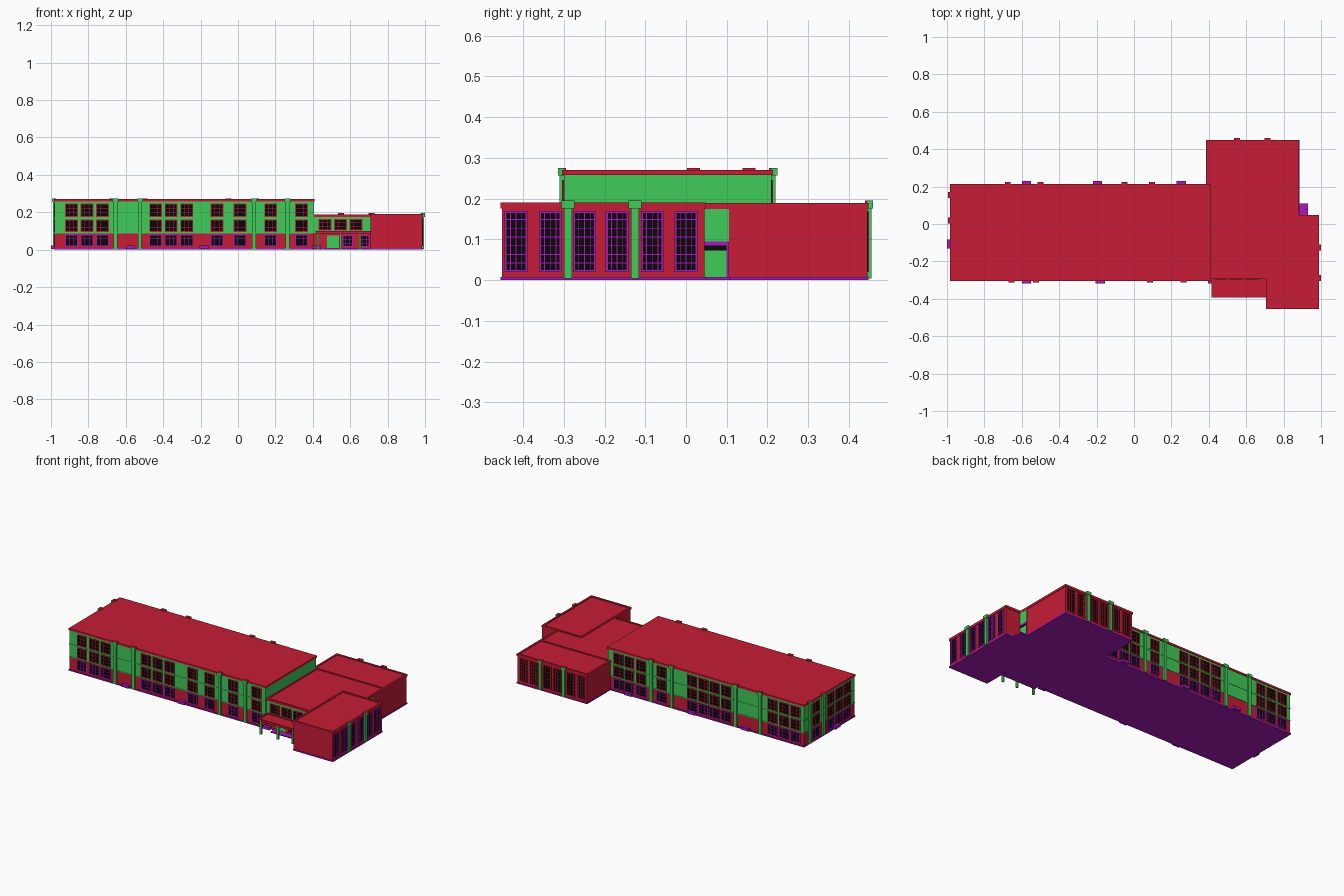
import bpy, bmesh
from mathutils import Matrix, Vector

if "Cube" in bpy.data.objects:
    bpy.data.objects.remove(bpy.data.objects["Cube"])

RED, GREEN = (0.57, 0.012, 0.036, 1), (0.052, 0.60, 0.10, 1)
PURPLE, BLACK = (0.40, 0.010, 0.50, 1), (0.003, 0.002, 0.003, 1)
parts = {}   # name -> (bmesh, colour)


def box(name, col, x0, x1, y0, y1, z0, z1):
    bm = parts.setdefault(name, (bmesh.new(), col))[0]
    m = Matrix.Translation(Vector(((x0 + x1) / 2, (y0 + y1) / 2, (z0 + z1) / 2)))
    bmesh.ops.create_cube(bm, size=1, matrix=m @ Matrix.Diagonal((x1 - x0, y1 - y0, z1 - z0, 1)))


def wall_box(name, col, side, p, u0, u1, z0, z1, d0, d1):
    """Box on a wall: u runs along the wall, d is the distance out from plane p."""
    s = -1 if side in ("front", "left") else 1
    a, b = sorted((p + s * d0, p + s * d1))
    if side in ("front", "back"):
        box(name, col, u0, u1, a, b, z0, z1)
    else:
        box(name, col, a, b, u0, u1, z0, z1)


def window(tag, col, side, p, u, w, z0, z1, cols=3, rows=3):
    u0, u1, t = u - w / 2, u + w / 2, 0.005
    wall_box(tag + "_glass", BLACK, side, p, u0, u1, z0, z1, -0.002, 0.0012)
    n = tag + "_frames"
    for a, b in ((u0, u0 + t), (u1 - t, u1)):
        wall_box(n, col, side, p, a, b, z0, z1, -0.002, 0.004)
    for a, b in ((z0, z0 + t), (z1 - t, z1)):
        wall_box(n, col, side, p, u0, u1, a, b, -0.002, 0.004)
    for i in range(1, cols):
        c = u0 + w * i / cols
        wall_box(n, col, side, p, c - 0.001, c + 0.001, z0, z1, -0.002, 0.0028)
    for i in range(1, rows):
        c = z0 + (z1 - z0) * i / rows
        wall_box(n, col, side, p, u0, u1, c - 0.001, c + 0.001, -0.002, 0.0025)


def pilaster(tag, side, p, u, top):
    wall_box(tag + "_pilasters", GREEN, side, p, u - 0.010, u + 0.010, 0.004, top - 0.015, -0.003, 0.010)
    wall_box(tag + "_pilaster_caps", GREEN, side, p, u - 0.016, u + 0.016, top - 0.019, top - 0.001, 0, 0.014)
    wall_box(tag + "_cap_tops", RED, side, p, u - 0.016, u + 0.016, top - 0.001, top, -0.006, 0.014)
    wall_box(tag + "_cap_backs", RED, side, p, u - 0.016, u + 0.016, top - 0.010, top - 0.001, -0.006, 0)


def rim(name, x0, x1, y0, y1, z0, z1, t=0.012):
    box(name, RED, x0, x1, y0, y0 + t, z0, z1)
    box(name, RED, x0, x1, y1 - t, y1, z0, z1)
    box(name, RED, x0, x0 + t, y0 + t, y1 - t, z0, z1)
    box(name, RED, x1 - t, x1, y0 + t, y1 - t, z0, z1)


# Main three-storey block
X0, X1, Y0, Y1 = -0.98, 0.405, -0.30, 0.21
box("foundation", PURPLE, X0 - 0.004, X1, Y0 - 0.004, Y1 + 0.004, 0, 0.008)
box("main_lower_walls", RED, X0, X1, Y0, Y1, 0.008, 0.09)
box("main_upper_walls", GREEN, X0, X1, Y0, Y1, 0.09, 0.258)
box("main_roof", RED, X0 - 0.004, X1 + 0.004, Y0 - 0.004, Y1 + 0.004, 0.258, 0.27)
for z in (0.088, 0.166):
    box("main_belt_courses", GREEN, X0 - 0.002, X1, Y0 - 0.002, Y1 + 0.002, z, z + 0.004)

# Main block windows: three floors on three sides
FLOORS = ((0.017, 0.082, PURPLE, "ground"), (0.096, 0.162, RED, "upper"), (0.176, 0.246, RED, "upper"))
WINDOWS = {
    ("front", Y0): (-0.89, -0.807, -0.725, -0.44, -0.357, -0.274, -0.112, 0.010, 0.175, 0.34),
    ("back", Y1): (-0.92, -0.84, -0.76, -0.43, -0.35, -0.27, -0.19, 0.025, 0.17, 0.25, 0.33),
    ("left", X0): (0.0875, -0.06, -0.142, -0.224),
}
for (side, p), us in WINDOWS.items():
    for u in us:
        for z0, z1, col, tag in FLOORS:
            window(tag + "_window", col, side, p, u, 0.069, z0, z1)

# Main block pilasters
for side, p, us in (("front", Y0, (-0.655, -0.525, 0.085, 0.265)),
                    ("back", Y1, (-0.675, -0.5, -0.05, 0.097)),
                    ("left", X0, (0.155, 0.018))):
    for u in us:
        pilaster("main", side, p, u, 0.275)

# Low purple vents at the foot of the walls
for side, p, us in (("front", Y0, (-0.575, -0.18, 0.42)), ("back", Y1, (-0.575, -0.195, 0.253)),
                    ("left", X0, (-0.107,))):
    for u in us:
        wall_box("vent_boxes", PURPLE, side, p, u - 0.025, u + 0.025, 0.005, 0.022, -0.002, 0.019)

# Rear wing, link and hall: footprint, foundation, walls, roof with raised rim
BLOCKS = {
    "rear_wing": (0.387, 0.88, 0.21, 0.445),
    "link": (0.405, 0.88, 0.045, 0.21),
    "entrance_link": (0.405, 0.71, -0.29, 0.045),
    "hall": (0.708, 0.985, -0.452, 0.045),
}
for n, (a, b, c, d) in BLOCKS.items():
    box("foundation", PURPLE, a - 0.002, b + 0.004, c - 0.003, d + 0.003, 0, 0.008)
    box(n + "_walls", RED, a, b, c, d, 0.008, 0.175)
    box(n + "_roof", RED, a - 0.003, b + 0.003, c - 0.003, d + 0.003, 0.175, 0.185)
rim("rear_wing_rim", 0.384, 0.883, 0.207, 0.448, 0.184, 0.189)
rim("hall_rim", 0.705, 0.988, -0.455, 0.048, 0.184, 0.190)
box("link_rim", RED, 0.405, 0.705, -0.293, -0.281, 0.184, 0.189)
box("link_rim", RED, 0.405, 0.414, -0.281, 0.207, 0.184, 0.189)
box("link_rim", RED, 0.871, 0.883, 0.048, 0.207, 0.184, 0.189)

# Hall and rear wing tall windows and pilasters
for u in (-0.417, -0.333, -0.249, -0.169, -0.083, 0.0):
    window("hall_window", PURPLE, "right", 0.985, u, 0.056, 0.02, 0.17, 4, 7)
for u in (-0.29, -0.125):
    pilaster("hall", "right", 0.985, u, 0.195)
for u in (0.43, 0.502, 0.597, 0.668, 0.765, 0.837):
    window("rear_window", RED, "back", 0.445, u, 0.056, 0.02, 0.168, 4, 7)
for u in (0.55, 0.715):
    pilaster("rear", "back", 0.445, u, 0.195)

# Side entrance: green panel, door with purple frame, transom and step
wall_box("side_entrance_panel", GREEN, "right", 0.88, 0.046, 0.105, 0.095, 0.174, -0.002, 0.003)
wall_box("side_door", GREEN, "right", 0.88, 0.046, 0.100, 0.008, 0.073, -0.002, 0.003)
wall_box("side_transom", BLACK, "right", 0.88, 0.046, 0.100, 0.073, 0.085, -0.002, 0.002)
wall_box("side_door_frame", PURPLE, "right", 0.88, 0.046, 0.105, 0.085, 0.095, -0.002, 0.005)
wall_box("side_door_frame", PURPLE, "right", 0.88, 0.100, 0.105, 0.008, 0.085, -0.002, 0.005)
wall_box("side_step", PURPLE, "right", 0.88, 0.046, 0.11, 0, 0.008, 0, 0.05)

# Front entrance wall above and below the porch
wall_box("entrance_upper_wall", GREEN, "front", -0.29, 0.405, 0.708, 0.09, 0.175, -0.002, 0.002)
for u in (0.465, 0.547, 0.63):
    window("entrance_upper_window", RED, "front", -0.292, u, 0.069, 0.103, 0.164)
wall_box("front_door", GREEN, "front", -0.29, 0.475, 0.54, 0.008, 0.075, -0.002, 0.004)
for u in (0.586, 0.676):
    window("porch_window", PURPLE, "front", -0.29, u, 0.056, 0.014, 0.078)
box("porch_step", PURPLE, 0.46, 0.70, -0.33, -0.29, 0, 0.006)

# Porch roof on square posts
box("porch_roof", RED, 0.418, 0.71, -0.39, -0.292, 0.085, 0.096)
rim("porch_rim", 0.415, 0.712, -0.393, -0.293, 0.094, 0.10, 0.008)
for x in (0.428, 0.548, 0.652):
    box("porch_posts", GREEN, x - 0.006, x + 0.006, -0.385, -0.373, 0, 0.086)

# Turn every collected part into an object with its colour
mats = {}
for name, (bm, col) in parts.items():
    me = bpy.data.meshes.new(name)
    bm.to_mesh(me)
    bm.free()
    if col not in mats:
        mats[col] = bpy.data.materials.new("paint_%d" % len(mats))
        mats[col].diffuse_color = col
    me.materials.append(mats[col])
    bpy.context.collection.objects.link(bpy.data.objects.new(name, me))

for m in bpy.data.materials:
    if m.users and not m.is_grease_pencil:
        m.use_nodes = True
        m.node_tree.nodes["Principled BSDF"].inputs["Base Color"].default_value = m.diffuse_color
